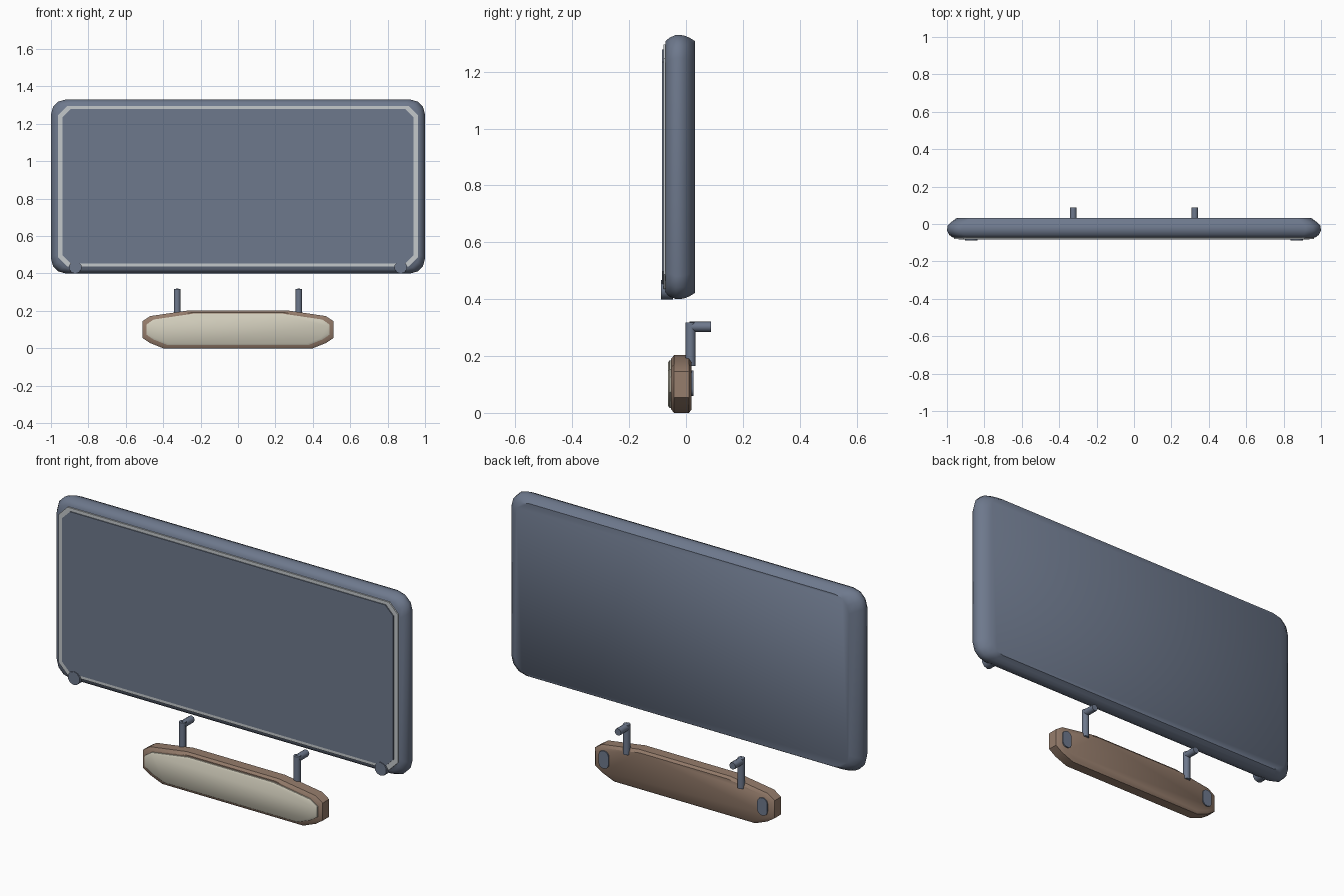
import bpy, bmesh, math
from mathutils import Vector

cube = bpy.data.objects.get("Cube")
if cube:
    bpy.data.objects.remove(cube, do_unlink=True)


def material(name, rgb):
    m = bpy.data.materials.new(name)
    m.use_nodes = True
    m.diffuse_color = (*rgb, 1)
    m.node_tree.nodes["Principled BSDF"].inputs["Base Color"].default_value = (*rgb, 1)
    return m


BLUE = material("slate blue", (0.155, 0.19, 0.265))
GREY = material("pale grey", (0.55, 0.58, 0.60))
BROWN = material("warm brown", (0.305, 0.205, 0.15))
CREAM = material("cream", (0.64, 0.61, 0.50))


def finish(name, bm, mat, angle=35):
    bmesh.ops.recalc_face_normals(bm, faces=bm.faces)
    mesh = bpy.data.meshes.new(name)
    bm.to_mesh(mesh)
    bm.free()
    mesh.materials.append(mat)
    ob = bpy.data.objects.new(name, mesh)
    bpy.context.collection.objects.link(ob)
    bpy.ops.object.select_all(action='DESELECT')
    ob.select_set(True)
    bpy.context.view_layer.objects.active = ob
    bpy.ops.object.shade_smooth_by_angle(angle=math.radians(angle))
    return ob


def round_rect(cx, cz, w, h, r, seg):
    """Outline of a rectangle with rounded or chamfered corners."""
    pts = []
    for k, (sx, sz) in enumerate([(1, 1), (-1, 1), (-1, -1), (1, -1)]):
        for i in range(seg + 1):
            a = math.pi / 2 * (k + i / seg)
            pts.append((cx + sx * (w - r) + r * math.cos(a),
                        cz + sz * (h - r) + r * math.sin(a)))
    return pts


def loft(name, outline, layers, mat, angle=35):
    """Stack copies of an x-z outline along y; each layer is (y, x inset, z inset)."""
    xs, zs = zip(*outline)
    cx, cz = (min(xs) + max(xs)) / 2, (min(zs) + max(zs)) / 2
    bm = bmesh.new()
    rings = [[bm.verts.new((x - math.copysign(dx, x - cx), y,
                            z - math.copysign(dz, z - cz))) for x, z in outline]
             for y, dx, dz in layers]
    for a, b in zip(rings, rings[1:]):
        for i in range(len(a)):
            j = (i + 1) % len(a)
            bm.faces.new((a[i], a[j], b[j], b[i]))
    bm.faces.new(rings[0])
    bm.faces.new(rings[-1])
    return finish(name, bm, mat, angle)


def rod(name, start, end, radius, mat, sides=8):
    start, end = Vector(start), Vector(end)
    axis = end - start
    bm = bmesh.new()
    bmesh.ops.create_cone(bm, cap_ends=True, segments=sides, radius1=radius,
                          radius2=radius, depth=axis.length)
    turn = axis.to_track_quat('Z', 'Y').to_matrix().to_4x4()
    bmesh.ops.rotate(bm, verts=bm.verts, matrix=turn, cent=(0, 0, 0))
    bmesh.ops.translate(bm, verts=bm.verts, vec=(start + end) / 2)
    return finish(name, bm, mat, 50)


# Large board: rounded frame, pale border and front panel
MID = 0.865
loft("board_frame", round_rect(0, MID, 1.0, 0.465, 0.08, 3),
     [(-0.072, 0.03, 0.022), (-0.058, 0.012, 0.01), (-0.035, 0, 0),
      (-0.008, 0.004, 0.002), (0.012, 0.025, 0.01), (0.032, 0.052, 0.022)], BLUE, 45)
loft("board_border", round_rect(0, MID + 0.001, 0.962, 0.43, 0.05, 1),
     [(-0.06, 0, 0), (-0.079, 0, 0)], GREY)
loft("board_panel", round_rect(0, MID + 0.001, 0.939, 0.413, 0.045, 1),
     [(-0.076, 0, 0), (-0.084, 0, 0)], BLUE)

# Small hanging sign: body and raised face
right_half = [(0.40, 0.0), (0.47, 0.028), (0.51, 0.055),
              (0.51, 0.145), (0.47, 0.172), (0.26, 0.203)]
sign_outline = right_half + [(-x, z) for x, z in reversed(right_half)]
loft("sign_body", sign_outline,
     [(-0.052, 0.014, 0.012), (-0.042, 0, 0), (0.01, 0, 0), (0.02, 0.012, 0.012)],
     BROWN)
loft("sign_face", sign_outline,
     [(-0.048, 0.02, 0.018), (-0.058, 0.02, 0.018), (-0.064, 0.03, 0.026)], CREAM)

# Paired fittings on both sides
for s, side in ((1, "left"), (-1, "right")):
    rod(side + "_board_knob", (s * 0.87, -0.088, 0.433), (s * 0.87, -0.045, 0.433),
        0.034, BLUE, 10)
    rod(side + "_hook_stem", (s * 0.325, 0.016, 0.165), (s * 0.325, 0.016, 0.318),
        0.018, BLUE)
    rod(side + "_hook_arm", (s * 0.325, 0.012, 0.303), (s * 0.325, 0.088, 0.303),
        0.018, BLUE)
    loft(side + "_back_pad", round_rect(s * 0.45, 0.104, 0.028, 0.045, 0.026, 4),
         [(0.01, 0, 0), (0.026, 0, 0)], BLUE)
